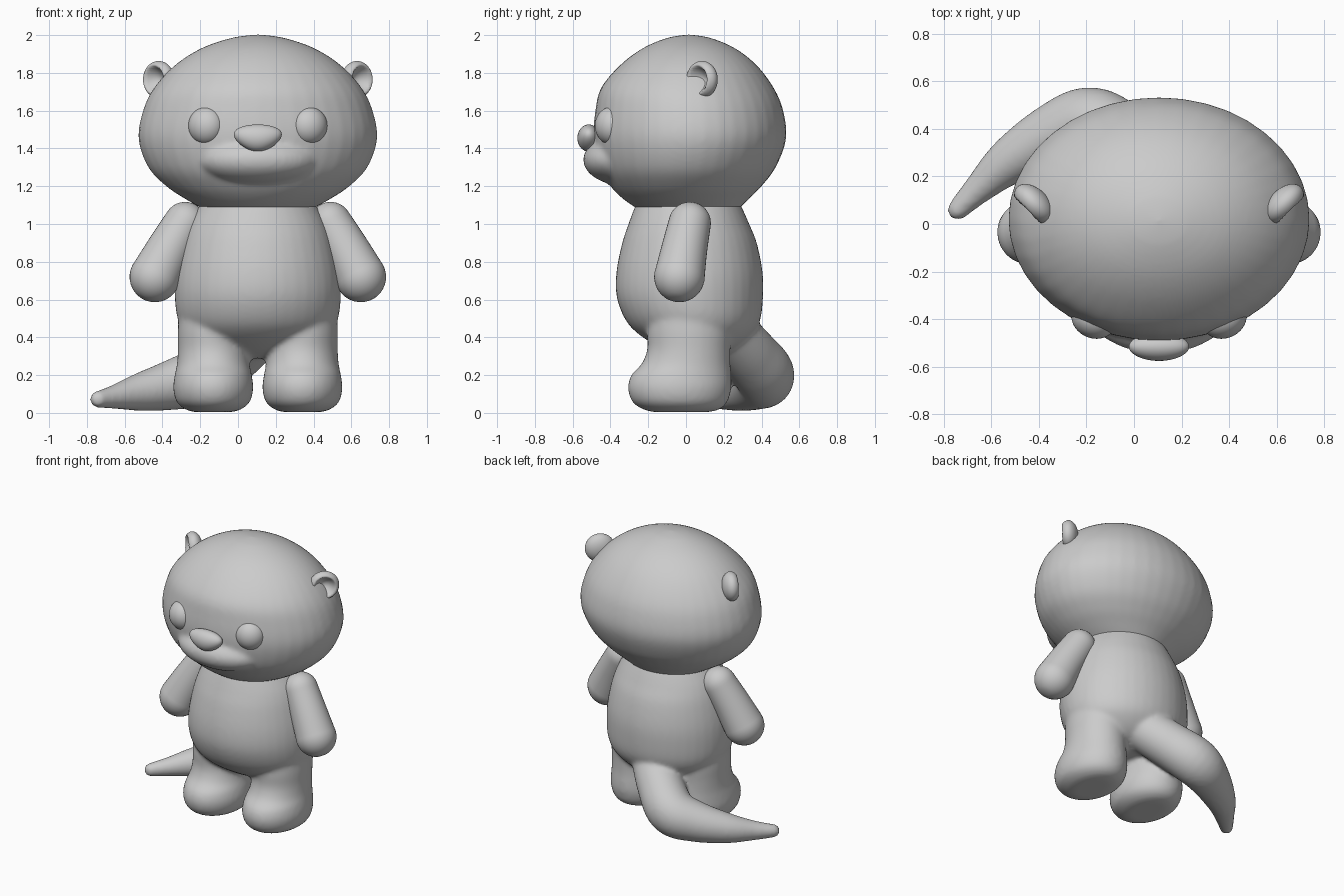
import bpy, bmesh, math
from mathutils import Vector, Matrix

if "Cube" in bpy.data.objects:
    bpy.data.objects.remove(bpy.data.objects["Cube"])

CX = 0.105          # symmetry plane of the figure
SEG = 40

grey = bpy.data.materials.new("plain grey")
grey.use_nodes = True
grey.diffuse_color = (0.6, 0.6, 0.6, 1)
grey.node_tree.nodes["Principled BSDF"].inputs["Base Color"].default_value = (0.6, 0.6, 0.6, 1)


def spline(points, steps=6):
    """Catmull-Rom through a list of tuples."""
    pts = [Vector(p) for p in points]
    out = []
    for i in range(len(pts) - 1):
        a, b, c, d = pts[max(i - 1, 0)], pts[i], pts[i + 1], pts[min(i + 2, len(pts) - 1)]
        for s in range(steps):
            t = s / steps
            out.append(0.5 * (2 * b + (c - a) * t + (2 * a - 5 * b + 4 * c - d) * t * t
                              + (3 * b - a - 3 * c + d) * t ** 3))
    return out + [pts[-1]]


def skin(bm, loops):
    """Bridge a list of vertex rings and cap both ends."""
    rings = [[bm.verts.new(p) for p in loop] for loop in loops]
    for r, s in zip(rings, rings[1:]):
        for i in range(SEG):
            j = (i + 1) % SEG
            bm.faces.new((r[i], r[j], s[j], s[i]))
    bm.faces.new(rings[0][::-1])
    bm.faces.new(rings[-1])


def loft(bm, x, profile):
    """Stacked ellipses: (z, half width, front y, back y)."""
    loops = []
    for z, rx, yf, yb in spline(profile):
        loops.append([(x + rx * math.cos(a), (yf + yb) / 2 + (yb - yf) / 2 * math.sin(a), z)
                      for a in (2 * math.pi * i / SEG for i in range(SEG))])
    skin(bm, loops)


def tube(bm, path):
    """Round-ended tube along (x, y, z, radius)."""
    pts = spline(path)
    loops = []

    def ring(p, t, r):
        q = t.to_track_quat("Z", "Y")
        loops.append([p + q @ Vector((r * math.cos(a), r * math.sin(a), 0))
                      for a in (2 * math.pi * i / SEG for i in range(SEG))])

    def cap(p, t, sign):
        angles = [math.pi / 2 * k / 8 for k in range(1, 8)]
        for a in (angles[::-1] if sign < 0 else angles):
            ring(p.xyz + t * sign * p.w * math.sin(a), t, p.w * math.cos(a))

    tangents = [(pts[min(i + 1, len(pts) - 1)].xyz - pts[max(i - 1, 0)].xyz).normalized()
                for i in range(len(pts))]
    cap(pts[0], tangents[0], -1)
    for p, t in zip(pts, tangents):
        ring(p.xyz, t, p.w)
    cap(pts[-1], tangents[-1], 1)
    skin(bm, loops)


def ball(bm, centre, radii, turn=0.0):
    m = Matrix.Translation(centre) @ Matrix.Rotation(turn, 4, "Z") @ Matrix.Diagonal((*radii, 1))
    return bmesh.ops.create_uvsphere(bm, u_segments=SEG, v_segments=24, radius=1, matrix=m)["verts"]


def finish(name, bm, voxel=0, smooth=0):
    bmesh.ops.recalc_face_normals(bm, faces=bm.faces)
    for f in bm.faces:
        f.smooth = True
    me = bpy.data.meshes.new(name)
    bm.to_mesh(me)
    bm.free()
    me.materials.append(grey)
    ob = bpy.data.objects.new(name, me)
    bpy.context.scene.collection.objects.link(ob)
    if voxel:
        mod = ob.modifiers.new("Blend", "REMESH")
        mod.mode, mod.voxel_size, mod.use_smooth_shade = "VOXEL", voxel, True
        mod = ob.modifiers.new("Soften", "SMOOTH")
        mod.factor, mod.iterations = 0.5, smooth
    return ob


# Head with muzzle
bm = bmesh.new()
loft(bm, CX, [(1.07, 0.27, -0.24, 0.27), (1.13, 0.38, -0.33, 0.33), (1.2, 0.485, -0.40, 0.40),
              (1.3, 0.58, -0.46, 0.475), (1.45, 0.632, -0.49, 0.53), (1.6, 0.608, -0.48, 0.515),
              (1.72, 0.55, -0.45, 0.465), (1.84, 0.44, -0.35, 0.375), (1.93, 0.30, -0.23, 0.26),
              (1.985, 0.14, -0.10, 0.13), (2.003, 0.01, 0.01, 0.02)])
ball(bm, (CX, -0.31, 1.34), (0.33, 0.235, 0.14))
finish("head", bm, 0.014, 10)

# Eyes, ears and arms, once per side
for side, tag in ((-1, "right"), (1, "left")):
    bm = bmesh.new()
    ball(bm, (CX + side * 0.272, -0.395, 1.52), (0.098, 0.085, 0.1), side * 0.4)
    finish(tag + "_eye", bm)

    # Ear: thick disc facing forward and outward, hollowed at the front
    bm = bmesh.new()
    c = Vector((CX + side * 0.525, 0.085, 1.765))
    n = Vector((side * 0.7, -0.7, 0))
    for v in ball(bm, c, (0.1, 0.062, 0.098), side * math.pi / 4):
        d = v.co - c
        depth = d.dot(n)
        if depth > 0:
            rim = (d - n * depth).length / 0.1
            v.co -= n * 0.085 * max(0, 1 - (rim / 0.75) ** 2)
    finish(tag + "_ear", bm)

    bm = bmesh.new()
    tube(bm, [(CX + side * 0.385, 0.02, 1.005, 0.112), (CX + side * 0.47, -0.01, 0.86, 0.122),
              (CX + side * 0.545, -0.035, 0.72, 0.134)])
    finish(tag + "_arm", bm)

# Nose: rounded, narrowing downwards
bm = bmesh.new()
for v in ball(bm, (CX, -0.515, 1.455), (0.122, 0.06, 0.072)):
    h = (v.co.z - 1.455) / 0.072
    v.co.x = CX + (v.co.x - CX) * (1 + 0.3 * h)
finish("nose", bm)

# Body, legs and tail blended together
bm = bmesh.new()
loft(bm, CX, [(0.29, 0.1, -0.02, 0.15), (0.34, 0.27, -0.13, 0.27), (0.42, 0.38, -0.255, 0.355),
              (0.5, 0.425, -0.325, 0.395), (0.62, 0.44, -0.368, 0.408), (0.75, 0.432, -0.368, 0.405),
              (0.9, 0.40, -0.338, 0.375), (1.0, 0.365, -0.305, 0.335), (1.08, 0.32, -0.275, 0.3),
              (1.14, 0.28, -0.25, 0.27)])
for side in (-1, 1):
    loft(bm, CX + side * 0.236,
         [(0.004, 0.1, -0.17, 0.12), (0.02, 0.15, -0.23, 0.18), (0.06, 0.195, -0.285, 0.22),
          (0.13, 0.212, -0.308, 0.24), (0.2, 0.204, -0.29, 0.24), (0.26, 0.192, -0.235, 0.235),
          (0.34, 0.187, -0.205, 0.235), (0.45, 0.187, -0.205, 0.24), (0.6, 0.17, -0.18, 0.22),
          (0.7, 0.08, -0.1, 0.1)])
tube(bm, [(0.1, 0.22, 0.43, 0.15), (-0.03, 0.33, 0.31, 0.155), (-0.18, 0.415, 0.2, 0.16),
          (-0.34, 0.37, 0.15, 0.135), (-0.52, 0.265, 0.11, 0.1), (-0.65, 0.15, 0.085, 0.065),
          (-0.74, 0.06, 0.072, 0.045)])
finish("body", bm, 0.014, 10)
